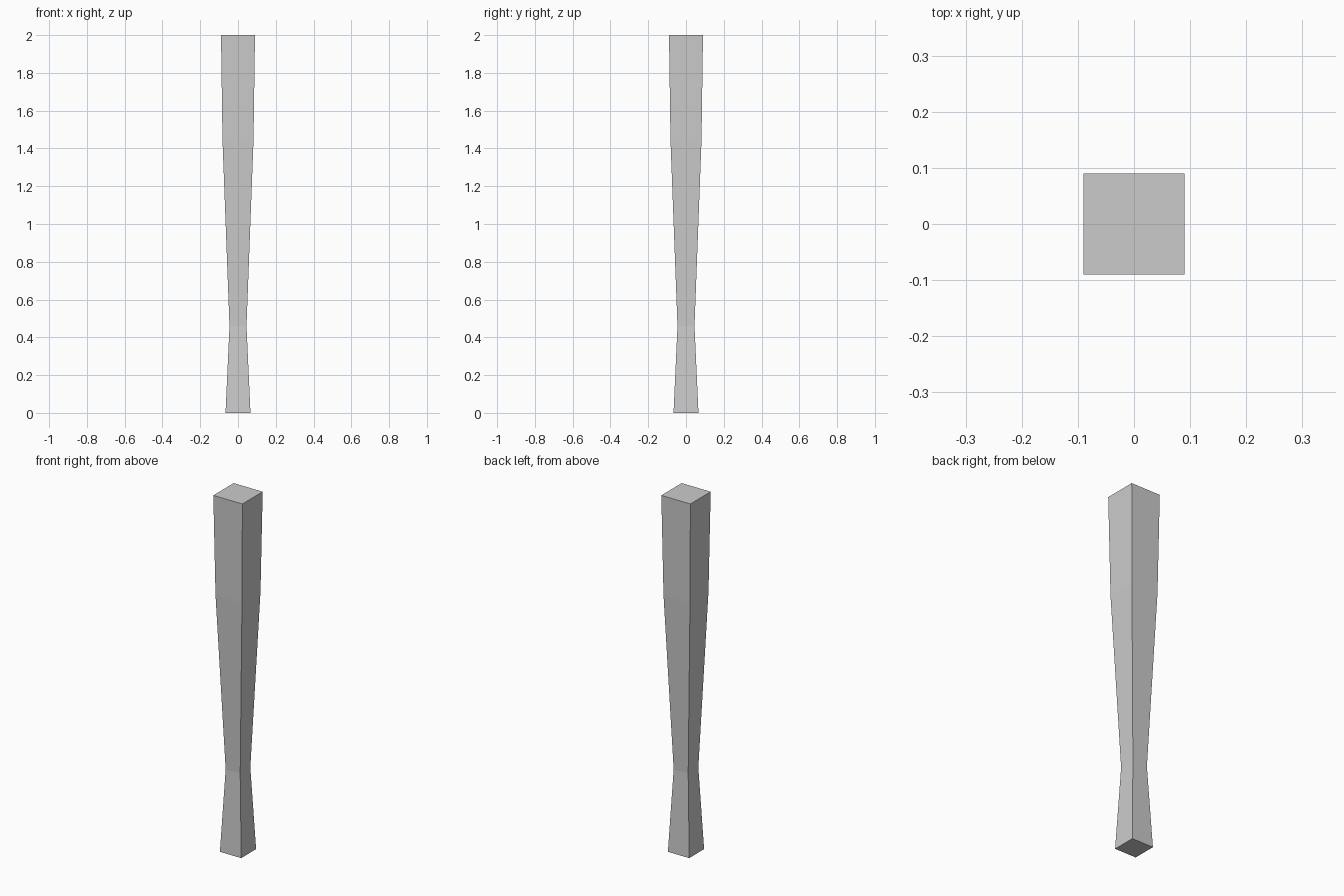
import bpy, bmesh

if "Cube" in bpy.data.objects:
    bpy.data.objects.remove(bpy.data.objects["Cube"])

# Square post: (height, half width) at each ring
PROFILE = [(0, 0.066), (0.46, 0.045), (1.44, 0.082), (2, 0.09)]


def square_loft(name, profile):
    bm = bmesh.new()
    rings = [[bm.verts.new((sx * r, sy * r, z))
              for sx, sy in ((-1, -1), (1, -1), (1, 1), (-1, 1))]
             for z, r in profile]
    for low, high in zip(rings, rings[1:]):
        for i in range(4):
            j = (i + 1) % 4
            bm.faces.new((low[i], low[j], high[j], high[i]))
    # End caps
    bm.faces.new(rings[0][::-1])
    bm.faces.new(rings[-1])
    mesh = bpy.data.meshes.new(name)
    bm.to_mesh(mesh)
    bm.free()
    obj = bpy.data.objects.new(name, mesh)
    bpy.context.collection.objects.link(obj)
    return obj


square_loft("tapered_post", PROFILE)
